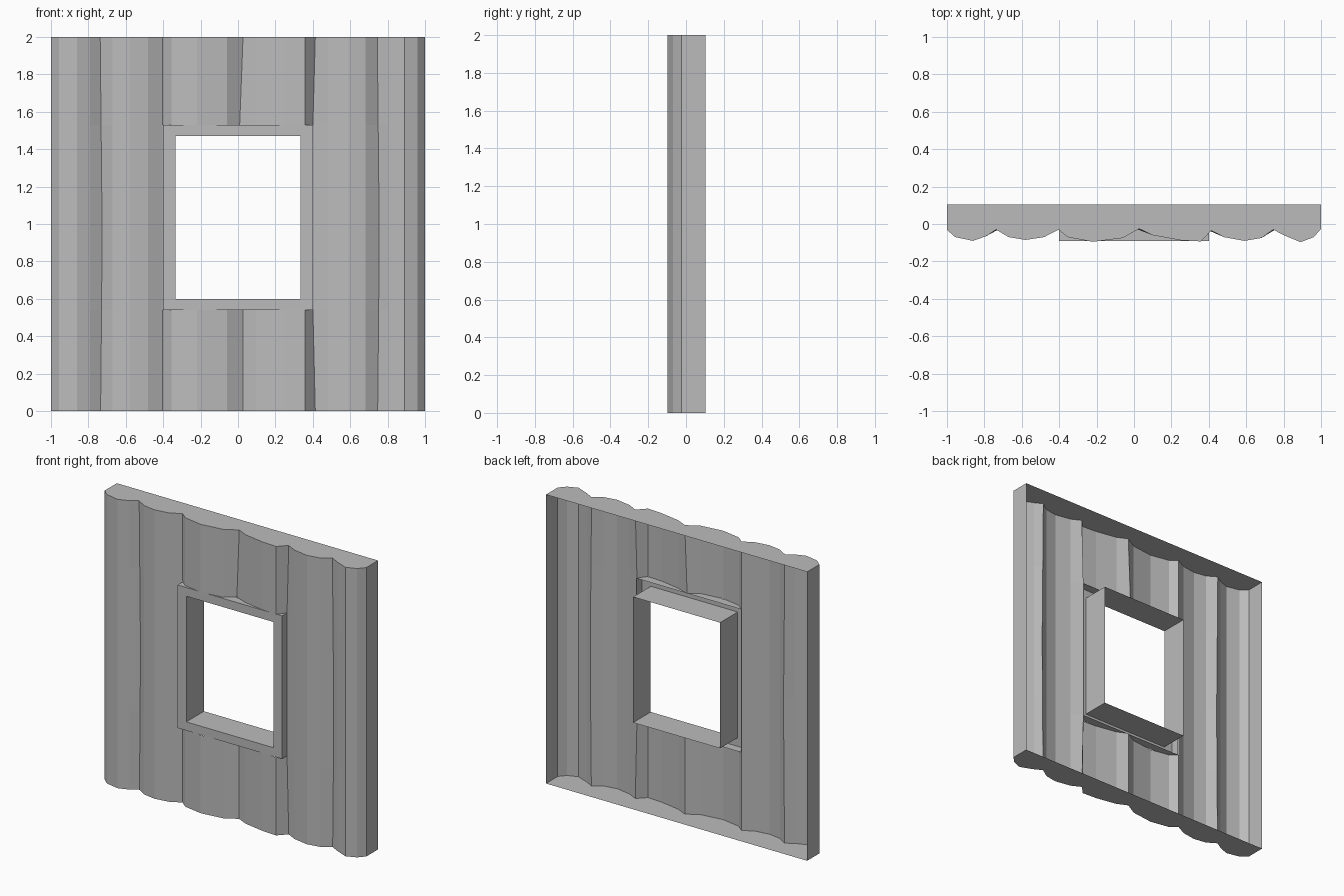
import bpy, bmesh

cube = bpy.data.objects.get("Cube")
if cube:
    bpy.data.objects.remove(cube, do_unlink=True)

# one plain stone-grey material
grey = bpy.data.materials.new("grey")
grey.use_nodes = True
colour = (0.5, 0.5, 0.5, 1)
grey.diffuse_color = colour
grey.node_tree.nodes["Principled BSDF"].inputs["Base Color"].default_value = colour

BACK, FRONT = 0.103, -0.09
LOW, HIGH = 0.54, 1.53          # frame outer heights
OUT, IN = 0.4, 0.333            # frame outer and opening half widths
SILL, HEAD = 0.6, 1.47          # opening heights

# scalloped section of the wall, in three runs of boards (x, y)
left_run = [(-1, -.03), (-.955, -.07), (-.86, -.09), (-.79, -.065), (-.735, -.03),
            (-.67, -.07), (-.58, -.085), (-.48, -.07), (-.403, -.03)]
middle_run = [(-.403, -.03), (-.355, -.07), (-.22, -.095), (-.06, -.075), (.015, -.025),
              (.1, -.06), (.25, -.087), (.357, -.093), (.403, -.035)]
right_run = [(.403, -.035), (.48, -.07), (.59, -.09), (.68, -.075), (.745, -.03),
             (.8, -.06), (.89, -.097), (.96, -.07), (1, -.025)]


def drift(x, z):
    """Slight sideways lean of the grooves and crests along the height."""
    bow = 1 - abs(z - 0.9)
    if abs(x - .745) < .01 or abs(x + .735) < .01:
        return .01 * bow
    if abs(x - .403) < .01:
        return .01 if z in (0, 2) else -.003
    if abs(x - .015) < .01:
        return .012 * (1 if z < 1 or z == 2 else -.5)
    return 0


def make_object(name, bm):
    bmesh.ops.remove_doubles(bm, verts=bm.verts, dist=0.0001)
    mesh = bpy.data.meshes.new(name)
    bm.to_mesh(mesh)
    bm.free()
    mesh.materials.append(grey)
    obj = bpy.data.objects.new(name, mesh)
    bpy.context.collection.objects.link(obj)
    return obj


def quad(bm, *corners):
    bm.faces.new([bm.verts.new(c) for c in corners])


def boards(name, run, heights, cap_low, cap_high, end=None):
    """Loft a run of boards, with flat caps and an end wall, open at the back."""
    bm = bmesh.new()
    rows = [[(x + drift(x, z), y, z) for x, y in run] for z in heights]
    for a, b in zip(rows, rows[1:]):
        for i in range(len(run) - 1):
            quad(bm, a[i], a[i + 1], b[i + 1], b[i])
    for row, wanted, up in ((rows[0], cap_low, False), (rows[-1], cap_high, True)):
        if wanted:
            for p, q in zip(row, row[1:]):
                pb, qb = (p[0], BACK, p[2]), (q[0], BACK, q[2])
                quad(bm, *((p, q, qb, pb) if up else (pb, qb, q, p)))
    if end is not None:
        for a, b in zip(rows, rows[1:]):
            p, q = a[end], b[end]
            face = [p, (p[0], BACK, p[2]), (q[0], BACK, q[2]), q]
            quad(bm, *(face if p[0] > 0 else face[::-1]))
    return make_object(name, bm)


boards("left_boards", left_run, (0, LOW, 1, HIGH, 2), True, True, 0)
boards("right_boards", right_run, (0, LOW, 1, HIGH, 2), True, True, -1)
boards("lower_boards", middle_run, (0, LOW), True, False)
boards("upper_boards", middle_run, (HIGH, 2), False, True)

# window frame: front border, reveal through the wall and outer returns
bm = bmesh.new()
outer = [(-OUT, LOW), (OUT, LOW), (OUT, HIGH), (-OUT, HIGH)]
inner = [(-IN, SILL), (IN, SILL), (IN, HEAD), (-IN, HEAD)]
for i in range(4):
    j = (i + 1) % 4
    (ax, az), (bx, bz), (cx, cz), (dx, dz) = outer[i], outer[j], inner[j], inner[i]
    quad(bm, (ax, FRONT, az), (bx, FRONT, bz), (cx, FRONT, cz), (dx, FRONT, dz))
    quad(bm, (dx, FRONT, dz), (cx, FRONT, cz), (cx, BACK, cz), (dx, BACK, dz))
    quad(bm, (bx, FRONT, bz), (ax, FRONT, az), (ax, -.03, az), (bx, -.03, bz))
make_object("window_frame", bm)
